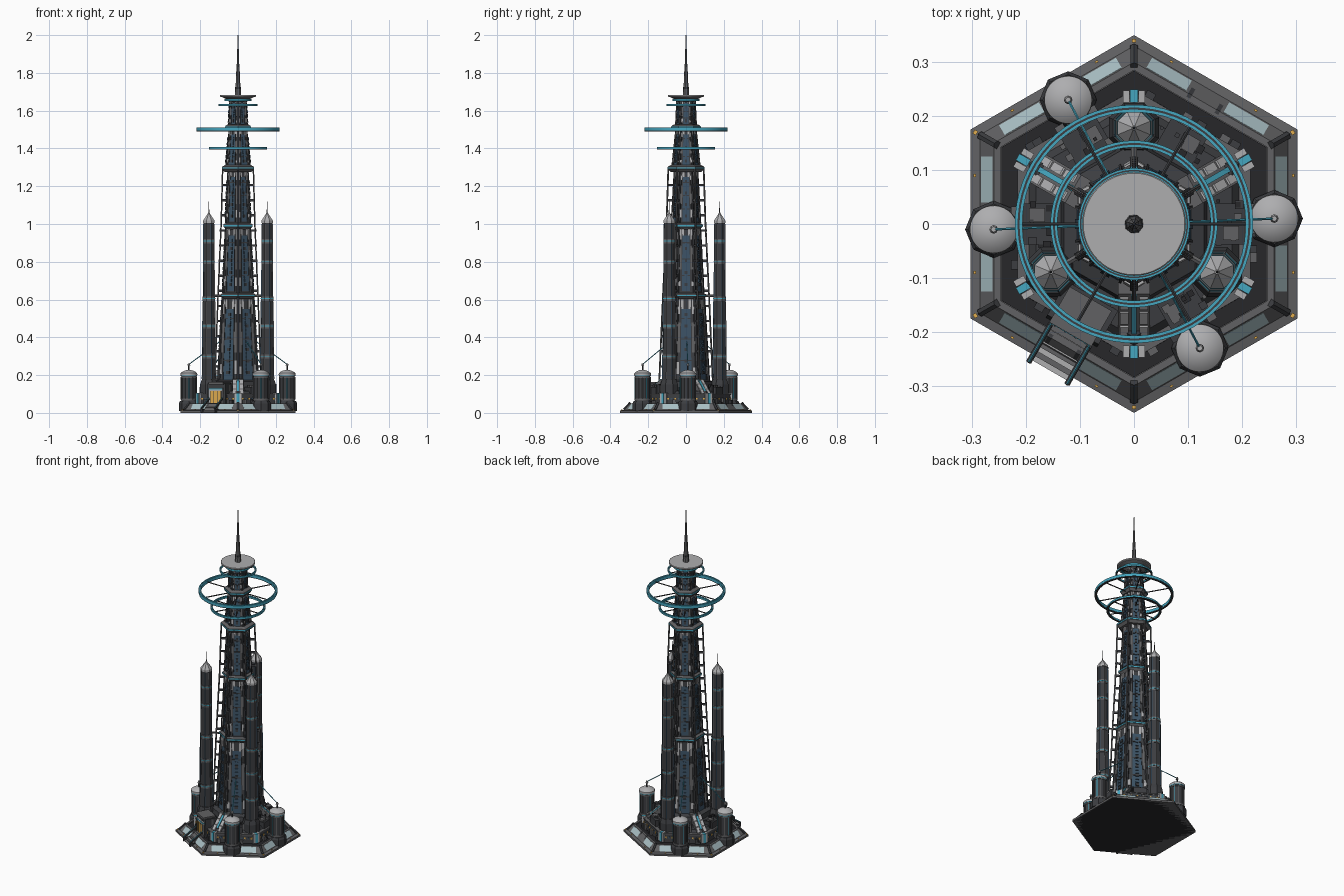
import bpy, bmesh, random
from math import sin, cos, radians, pi, sqrt
from mathutils import Vector

if "Cube" in bpy.data.objects:
    bpy.data.objects.remove(bpy.data.objects["Cube"])

random.seed(4)
C30 = cos(pi / 6)
COL = dict(dark=(.045, .047, .052), black=(.02, .02, .023), mid=(.12, .12, .125), navy=(.045, .085, .13),
           light=(.42, .42, .43), glass=(.40, .53, .56), cyan=(.06, .38, .52), amber=(.75, .42, .08))
MATS, PARTS = {}, {}
for k, c in COL.items():
    MATS[k] = bpy.data.materials.new(k)
    MATS[k].diffuse_color = (*c, 1)


def part(name, mat):
    return PARTS.setdefault((name, mat), bmesh.new())


def lathe(name, mat, n, prof, loc=(0, 0), rot=30, closed=False):
    """n-sided turned solid from (radius, z) pairs"""
    bm = part(name, mat)
    ang = [radians(rot) + 2 * pi * i / n for i in range(n)]
    rings = [[bm.verts.new((loc[0] + r * cos(a), loc[1] + r * sin(a), z)) for a in ang] for r, z in prof]
    pairs = list(zip(rings, rings[1:])) + ([(rings[-1], rings[0])] if closed else [])
    for lo, hi in pairs:
        for i in range(n):
            j = (i + 1) % n
            bm.faces.new((lo[i], lo[j], hi[j], hi[i]))
    if not closed:
        bm.faces.new(rings[0][::-1])
        bm.faces.new(rings[-1])


def pt(ang, r, t, z):
    a = radians(ang)
    return Vector((r * cos(a) - t * sin(a), r * sin(a) + t * cos(a), z))


def block(name, mat, ang, r0, r1, t0, t1, z0, z1, lean=0, pinch=1):
    """box placed by direction, radial, tangential and height ranges; top may lean and pinch"""
    bm = part(name, mat)
    v = []
    for z, d, s in ((z0, 0, 1), (z1, lean, pinch)):
        v += [bm.verts.new(pt(ang, r + d, t * s, z)) for r, t in ((r0, t0), (r1, t0), (r1, t1), (r0, t1))]
    for f in ((3, 2, 1, 0), (4, 5, 6, 7), (0, 1, 5, 4), (1, 2, 6, 5), (2, 3, 7, 6), (3, 0, 4, 7)):
        bm.faces.new([v[i] for i in f])


def rod(name, mat, p, q, r, r2=None, n=6):
    p, q = Vector(p), Vector(q)
    m = (q - p).to_track_quat('Z', 'Y').to_matrix().to_4x4()
    m.translation = (p + q) / 2
    bmesh.ops.create_cone(part(name, mat), cap_ends=True, segments=n, radius1=r,
                          radius2=r if r2 is None else r2, depth=(q - p).length, matrix=m)


FACES = range(0, 360, 60)
CORNERS = range(30, 390, 60)

# hexagonal base with sloped glazed edge
lathe('base', 'mid', 6, [(.35, 0), (.35, .012), (.33, .016), (.30, .05), (.285, .05), (.285, .04)])
lathe('base_underside', 'black', 6, [(.345, -.0), (.345, .004)])
lathe('deck', 'black', 6, [(.284, .035), (.284, .044)])
for a in FACES:
    for s in (-1, 1):
        t = sorted((s * .04, s * .125))
        block('edge_glazing', 'glass', a, .275, .2835, *t, .020, .047, lean=-.021)
        block('edge_frame', 'dark', a, .275, .2825, s * .03 - .004, s * .03 + .004, .018, .052, lean=-.022)
        block('edge_light', 'amber', a, .293, .297, s * .09 - .003, s * .09 + .003, .014, .018)
for a in CORNERS:
    block('edge_light', 'amber', a, .336, .343, -.004, .004, .010, .018)
    block('corner_rib', 'dark', a, .30, .331, -.008, .008, .015, .024, lean=-.028)
    rod('corner_rib', 'dark', pt(a, .328, 0, .016), pt(a, .293, 0, .053), .008)

# stepped podium
lathe('podium', 'dark', 6, [(.25, .04), (.245, .095), (.225, .1), (.21, .115), (.16, .118), (.15, .165), (.12, .175)])
for a in FACES:
    for i in range(-5, 6):
        t = i * .019
        block('podium_windows', 'amber' if i % 2 else 'navy', a, .205, .216, t - .005, t + .005, .07, .08)
    block('podium_lip', 'mid', a, .19, .216, -.11, .11, .094, .1)
    # roof machinery
    block('roof_block', 'dark', a, .13, .205, -.038, .038, .1, .138)
    block('roof_block', 'mid', a, .165, .195, -.03, -.004, .138, .148)
    for _ in range(9):
        r, t = random.uniform(.14, .19), random.uniform(-.05, .045)
        w, h = random.uniform(.006, .016), random.uniform(.135, .155)
        block('roof_machinery', random.choice(['dark', 'black', 'mid']), a, r, r + w, t, t + w, .1, h)
    for _ in range(5):
        t = random.uniform(-.11, .09)
        block('deck_crates', random.choice(['dark', 'mid']), a, .213, .228, t, t + .018, .04, random.uniform(.055, .08))
for a in CORNERS:
    for s in (-1, 1):
        block('podium_corner', 'light', a, .225, .247, s * .014 - .006, s * .014 + .006, .05, .106)
    block('podium_corner_strip', 'cyan', a, .225, .249, -.007, .007, .05, .104)
# sloped ramps up to the core, between the side towers
for a in (30, 150, 270):
    block('ramp', 'mid', a, .18, .215, -.03, .03, .1, .18, lean=-.085)
    for s in (-1, 1):
        for i in range(3):
            z = .105 + i * .025
            r = .214 - (z - .1) * 1.06
            block('ramp_panels', 'light', a, r - .01, r + .004, s * .018 - .008, s * .018 + .008, z, z + .02, lean=-.021)
    block('ramp_strip', 'cyan', a, .19, .22, -.005, .005, .1, .18, lean=-.085)

# entrance hall and stairs
E = 240
block('entrance_hall', 'dark', E, .16, .232, -.055, .055, .04, .155, lean=-.006)
block('entrance_roof', 'mid', E, .16, .236, -.045, .045, .15, .164)
block('entrance_frame', 'light', E, .2, .2345, -.042, .042, .045, .132)
block('entrance_sign_band', 'cyan', E, .2, .237, -.042, .042, .124, .13)
block('entrance_door', 'amber', E, .2, .2365, -.033, .033, .05, .115)
for t in (-.033, -.011, .011, .033):
    block('door_bars', 'dark', E, .2, .238, t - .0015, t + .0015, .05, .117)
for i in range(8):
    block('stairs', 'mid' if i % 2 else 'light', E, .235, .313 - i * .0095, -.036, .036, .002, .008 + i * .0065)
for s in (-1, 1):
    block('stair_wall', 'dark', E, .236, .318, s * .041 - .005, s * .041 + .005, .002, .02)
    rod('stair_rail', 'dark', pt(E, .318, s * .041, .022), pt(E, .238, s * .041, .075), .006)
    rod('stair_rail_strip', 'cyan', pt(E, .318, s * .041, .029), pt(E, .238, s * .041, .082), .002)

# core shaft tiers: z0, apothem0, z1, apothem1
TIERS = [(.16, .103, .615, .080), (.635, .078, .99, .062), (1.005, .064, 1.29, .050),
         (1.305, .062, 1.50, .044), (1.525, .046, 1.66, .040)]
for k, (z0, a0, z1, a1) in enumerate(TIERS):
    lathe('core_shaft', 'dark', 6, [(a0 / C30, z0), (a1 / C30, z1)])
    H = z1 - z0

    def panel(name, mat, a, u0, u1, f0, f1, th):
        """panel on a leaning core face; u across (-1..1), f up (0..1)"""
        b0, b1 = a0 + (a1 - a0) * f0, a0 + (a1 - a0) * f1
        hw = b0 / sqrt(3)
        block(name, mat, a, b0 - .006, b0 + th, u0 * hw, u1 * hw, z0 + H * f0, z0 + H * f1, b1 - b0, b1 / b0)

    for a in FACES:
        panel('core_glass', 'navy', a, -.52, .52, .03, .86, .003)
        for s in (-1, 1):
            side = lambda u, v: sorted((s * u, s * v))
            panel('core_top_panels', 'light', a, *side(.30, .58), .86, .97, .004)
            panel('core_top_panels', 'light', a, *side(.66, .96), .80, .97, .004)
            panel('core_side_panels', 'mid', a, *side(.60, .92), .35, .70, .004)
            panel('core_side_panels', 'light', a, *side(.66, .90), .10, .10 + random.uniform(.06, .16), .005)
            panel('core_mullions', 'dark', a, *side(.50, .58), .02, .88, .006)
        n = max(3, int(H / .028))
        for i in range(n):
            f = .1 + .72 * i / n
            panel('core_bays', 'navy' if i % 3 else 'dark', a, -.16, .16, f, f + .55 / n, .009)
        for f in (.25, .5, .74):
            panel('core_floor_bands', 'dark', a, -.5, .5, f, f + .006 / H, .006)
    for a in CORNERS:
        rod('core_corner_columns', 'dark', pt(a, a0 / C30, 0, z0), pt(a, a1 / C30, 0, z1), .009 - k * .001)
# collars between tiers
for z, ap in ((.615, .094), (.985, .078), (1.29, .086), (1.505, .069)):
    R = ap / C30
    lathe('collar', 'mid', 6, [(R * .82, z - .014), (R * .97, z), (R * .97, z + .014), (R * .8, z + .022)])
    lathe('collar_trim', 'cyan', 6, [(R * .96, z + .003), (R, z + .003), (R, z + .010), (R * .96, z + .010)], closed=True)
# long leaning struts at the corners
for a in CORNERS:
    path = [(.142, .16), (.122, .62), (.103, 1.0), (.094, 1.29)]
    for (r0, z0), (r1, z1) in zip(path, path[1:]):
        rod('leaning_struts', 'mid', pt(a, r0, 0, z0), pt(a, r1, 0, z1), .0045)
    for i in range(13):
        z = .24 + i * .08
        r = .14 - (z - .16) * .0425
        block('strut_ties', 'dark', a, r - .035, r + .004, -.003, .003, z, z + .012)

# halo rings and spokes
for z, R, w, h in ((1.40, .154, .011, .010), (1.50, .22, .012, .018), (1.63, .103, .008, .008)):
    lathe('halo_ring', 'dark', 64, [(R - w, z - h / 2), (R, z - h / 2), (R, z + h / 2), (R - w, z + h / 2)], closed=True)
    for b in (R - w - .001, R - w * .35):
        lathe('halo_trim', 'cyan', 64, [(b, z - h * .3), (b + w * .42, z - h * .3), (b + w * .42, z + h / 2 + .002),
                                        (b, z + h / 2 + .002)], closed=True)
    for a in FACES:
        rod('halo_spokes', 'dark', pt(a, .035, 0, z), pt(a, R - w / 2, 0, z), .0035)

# crown disc and spire
lathe('crown', 'mid', 32, [(.045, 1.645), (.06, 1.66), (.088, 1.674)])
lathe('crown_trim', 'cyan', 32, [(.066, 1.652), (.072, 1.652), (.072, 1.663), (.066, 1.663)], closed=True)
lathe('crown_disc', 'light', 48, [(.092, 1.673), (.096, 1.676), (.096, 1.682), (.094, 1.684)])
lathe('spire', 'mid', 8, [(.018, 1.68), (.016, 1.71), (.012, 1.75), (.010, 1.80), (.006, 1.86), (.004, 1.93), (.0015, 2.0)])
lathe('spire_band', 'dark', 8, [(.0165, 1.715), (.0165, 1.725)])

# three octagonal side towers
for a in (90, 210, 330):
    c = pt(a, .178, 0, 0).xy
    lathe('side_tower_foot', 'dark', 8, [(.05, .1), (.05, .15), (.042, .175)], c, 22.5)
    lathe('side_tower', 'dark', 8, [(.039, .17), (.037, .30), (.035, .305), (.034, .6), (.031, .605), (.030, 1.005)], c, 22.5)
    lathe('side_tower_cap', 'light', 8, [(.033, 1.005), (.033, 1.018), (.006, 1.055), (.004, 1.06)], c, 22.5)
    rod('side_tower_mast', 'dark', (*c, 1.05), (*c, 1.12), .003, .001)
    for z, R in ((.30, .0385), (.46, .0365), (.605, .036), (.80, .033), (.91, .0325)):
        lathe('side_tower_bands', 'mid', 8, [(R, z - .012), (R, z + .01)], c, 22.5)
        lathe('side_tower_lights', 'cyan', 8, [(R + .001, z - .002), (R + .001, z + .002)], c, 22.5)
    for i in range(8):
        b = pt(i * 45 + 22.5, 1, 0, 0).xy
        for z0, z1, r0, r1 in ((.18, .59, .038, .034), (.61, 1.0, .031, .030)):
            rod('side_tower_ribs', 'mid' if i % 2 else 'navy', (*(c + b * r0), z0), (*(c + b * r1), z1), .003, n=4)
    rod('side_tower_bridge', 'mid', (*c, .62), pt(a, .08, 0, .62), .006)

# four storage tanks with masts and cables
for x, y in ((-.122, .23), (.26, .01), (.122, -.23), (-.26, -.01)):
    c = Vector((x, y))
    lathe('tank_pad', 'dark', 8, [(.053, .01), (.053, .05), (.047, .062)], c, 0)
    lathe('tank', 'dark', 32, [(.040, .06), (.040, .2)], c)
    lathe('tank_lid', 'light', 32, [(.044, .198), (.045, .202), (.044, .21), (.036, .217), (.022, .224), (.01, .227)], c)
    lathe('tank_hoop', 'mid', 32, [(.043, .185), (.043, .193)], c)
    lathe('tank_hoop', 'mid', 32, [(.043, .065), (.043, .075)], c)
    lathe('tank_trim', 'cyan', 32, [(.0435, .194), (.0435, .198)], c)
    for i in range(12):
        d = pt(i * 30, .041, 0, 0).xy + c
        rod('tank_ribs', 'cyan' if i % 4 == 1 else 'mid', (*d, .07), (*d, .19), .0025, n=4)
    rod('tank_mast', 'dark', (x, y, .22), (x, y, .255), .004)
    rod('tank_mast_head', 'light', (x, y, .25), (x, y, .262), .008, .005, 8)
    rod('tank_cable', 'cyan', (x, y, .257), (*(c.normalized() * .1), .375), .0025)

# turn the collected parts into objects
SMOOTH = ('tank', 'tank_lid', 'tank_hoop', 'tank_trim', 'halo_ring', 'halo_trim', 'crown', 'crown_trim', 'crown_disc')
for (name, mat), bm in PARTS.items():
    bmesh.ops.recalc_face_normals(bm, faces=bm.faces[:])
    me = bpy.data.meshes.new(name)
    bm.to_mesh(me)
    bm.free()
    me.materials.append(MATS[mat])
    ob = bpy.data.objects.new(name, me)
    bpy.context.collection.objects.link(ob)
    if name in SMOOTH:
        bpy.ops.object.select_all(action='DESELECT')
        ob.select_set(True)
        bpy.context.view_layer.objects.active = ob
        bpy.ops.object.shade_smooth_by_angle()

for m in bpy.data.materials:
    if m.users and not m.is_grease_pencil:
        m.use_nodes = True
        m.node_tree.nodes["Principled BSDF"].inputs["Base Color"].default_value = m.diffuse_color
